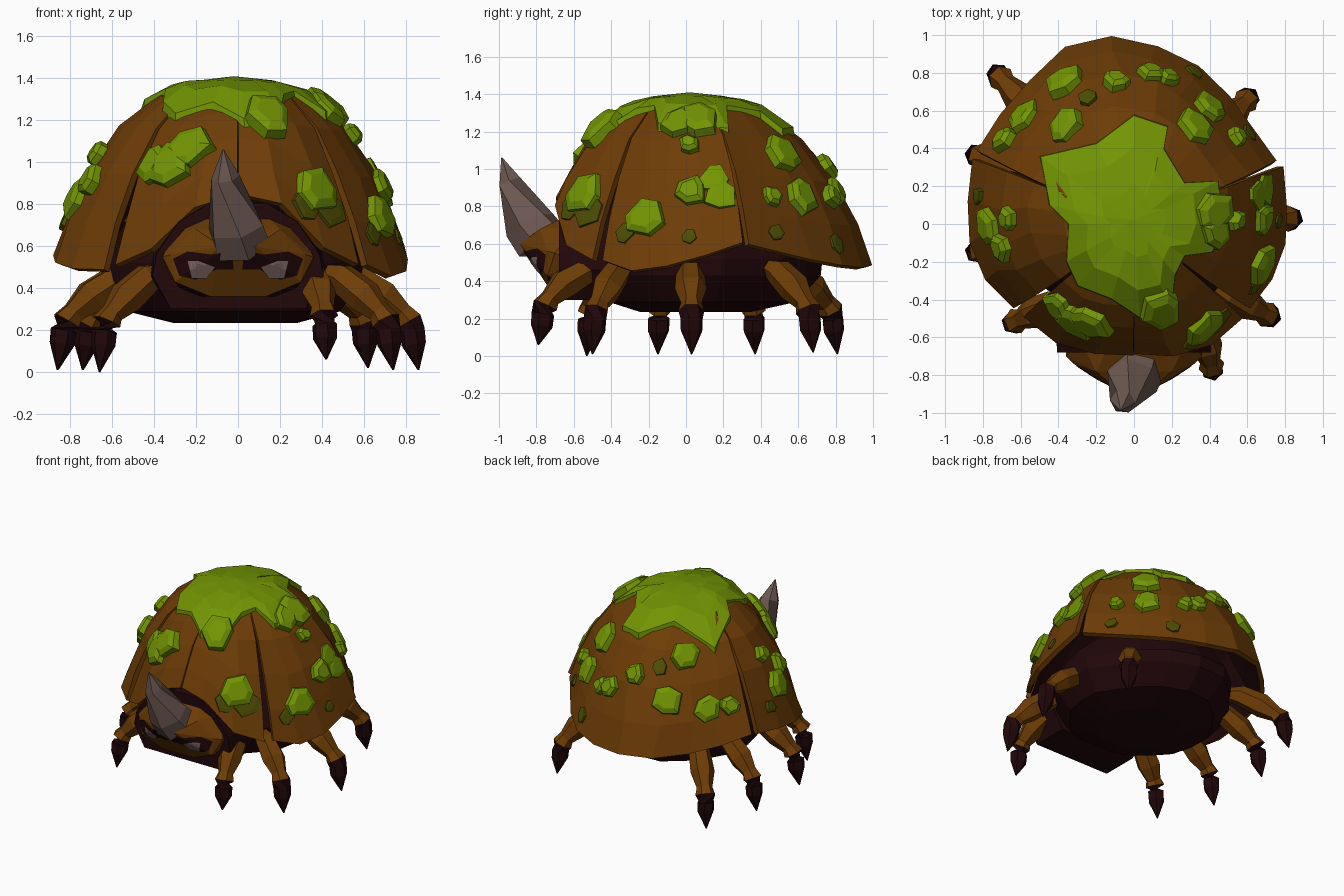
import bpy, bmesh, math, random
from mathutils import Vector
from mathutils.bvhtree import BVHTree

if "Cube" in bpy.data.objects:
    bpy.data.objects.remove(bpy.data.objects["Cube"])

random.seed(4)


def material(name, r, g, b):
    m = bpy.data.materials.new(name)
    m.diffuse_color = (r, g, b, 1)
    m.use_nodes = True
    m.node_tree.nodes["Principled BSDF"].inputs["Base Color"].default_value = m.diffuse_color
    return m


BROWN = material("shell brown", 0.155, 0.046, 0.002)
DARK = material("dark underside", 0.015, 0.002, 0.003)
GREEN = material("moss green", 0.17, 0.30, 0.001)
STAIN = material("moss stain", 0.075, 0.075, 0.001)
HORN = material("horn grey", 0.15, 0.095, 0.08)
EYE = material("eye grey", 0.22, 0.14, 0.13)


def finish(bm, name, *mats, recalc=True):
    if recalc:
        bmesh.ops.recalc_face_normals(bm, faces=bm.faces)
    me = bpy.data.meshes.new(name)
    bm.to_mesh(me)
    bm.free()
    for m in mats:
        me.materials.append(m)
    ob = bpy.data.objects.new(name, me)
    bpy.context.collection.objects.link(ob)
    return ob


def hull(name, pts, *mats, rule=None):
    bm = bmesh.new()
    for p in pts:
        bm.verts.new(p)
    bmesh.ops.convex_hull(bm, input=bm.verts)
    bmesh.ops.delete(bm, geom=[v for v in bm.verts if not v.link_faces], context='VERTS')
    bmesh.ops.recalc_face_normals(bm, faces=bm.faces)
    if rule:
        for f in bm.faces:
            f.material_index = rule(f)
    return finish(bm, name, *mats)


def loft(bm, rings):
    """Quads between successive closed rings of vertices."""
    n = len(rings[0])
    for a, b in zip(rings, rings[1:]):
        for k in range(n):
            j = (k + 1) % n
            bm.faces.new((a[k], b[k], b[j], a[j]))


# Shell shape: rim radius and rim height by azimuth, domed up to TOP
TOP = 1.38
RIM = [(-90, .69, .85), (-72, .73, .8), (-58, .76, .6), (-47, .77, .5), (-38, .75, .52),
       (-20, .8, .45), (0, .81, .5), (20, .85, .61), (30, .8, .58), (58, .87, .5),
       (78, .95, .47), (101, 1.02, .49), (117, 1.01, .5), (131, .92, .52), (156, .91, .6),
       (162, .93, .58), (180, .88, .54), (195, .86, .5), (213, .8, .48), (222, .75, .52),
       (236, .76, .58), (252, .72, .78), (270, .69, .85)]


def rim(az):
    az = (az + 90) % 360 - 90
    for (a, r, z), (b, r2, z2) in zip(RIM, RIM[1:]):
        if a <= az <= b:
            t = (az - a) / (b - a)
            return r + (r2 - r) * t, z + (z2 - z) * t


def dome(az, s, scale=1.0):
    r, z = rim(az)
    a = math.radians(az)
    return Vector((math.cos(a) * r * s * scale, math.sin(a) * r * s * scale, TOP - (TOP - z) * s ** 3))


def height(x, y):
    r, z = rim(math.degrees(math.atan2(y, x)))
    return TOP - (TOP - z) * min(1, math.hypot(x, y) / r) ** 3


# Shell plates, each with dark inside and gaps that widen to the rim
def plate(name, a0, a1, gap0, gap1):
    bm = bmesh.new()
    n = max(3, round((a1 - a0) / 15))
    cols = []
    for i in range(n + 1):
        col = []
        for s in (.12, .42, .63, .79, .91, 1):
            g = s * s
            az = a0 + gap0 * g + (a1 - a0 - (gap0 + gap1) * g) * i / n
            if 0 < i < n and s < 1:
                az += random.uniform(-3, 3)
            col.append(bm.verts.new(dome(az, s, random.uniform(.985, 1.01))))
        cols.append(col)
    rows = list(zip(*cols))
    for a, b in zip(rows, rows[1:]):
        for k in range(n):
            bm.faces.new((a[k], b[k], b[k + 1], a[k + 1]))
    ob = finish(bm, name, BROWN, DARK, recalc=False)
    m = ob.modifiers.new("thickness", 'SOLIDIFY')
    m.thickness, m.offset, m.material_offset = .035, -1, 1


plate("front_right_plate", -90, -39, .3, 2)
plate("right_plate", -39, 22, 3, 1)
plate("back_plate", 22, 157, 2, 2)
plate("left_plate", 157, 218, 1, 3)
plate("front_left_plate", 218, 270, 2, .3)

# Dark body under the shell with a flattened belly
bm = bmesh.new()
rings = []
for sc, z in ((.2, .9), (.45, .84), (.62, .7), (.74, .52), (.73, .43), (.6, .29), (.35, .235)):
    rings.append([bm.verts.new((*dome(a, 1, sc).xy, z)) for a in range(-90, 270, 18)])
loft(bm, rings)
bm.faces.new(rings[0])
bm.faces.new(rings[-1])
finish(bm, "body", DARK)

# Dark collar around the head
hull("collar", [(x * k, y, z) for k in (1, -1) for y, f in ((-.4, 1), (-.68, .97))
                for x, z in ((.14 * f, .83 * f), (.29 * f, .74 * f), (.4 * f, .58 * f), (.42 * f, .46), (.32, .3))],
     DARK)

# Moss cap draped over the top
outline = [(.47, 0), (.45, .23), (.27, .22), (.16, .4), (.18, .52), (0, .58), (-.2, .43), (-.5, .36),
           (-.45, .1), (-.35, 0), (-.36, -.2), (-.3, -.33), (-.12, -.4), (.03, -.5), (.2, -.46),
           (.22, -.27), (.27, -.17), (.42, -.15)]
bm = bmesh.new()
rings = [[bm.verts.new((x * k, y * k, height(x * k, y * k) + up)) for x, y in outline]
         for k, up in ((1, -.03), (.99, .022), (.7, .026), (.35, .018))]
loft(bm, rings)
mid = bm.verts.new((-.02, .02, 1.41))
for k in range(len(outline)):
    bm.faces.new((rings[-1][k], rings[-1][k - 1], mid))
finish(bm, "moss_cap", GREEN)


# Moss clumps and flat stains set on the shell: azimuth, height, radius
def clump(name, az, z, r, tall, mat):
    s = ((TOP - z) / (TOP - rim(az)[1])) ** (1 / 3)
    p = dome(az, s)
    side = dome(az + 3, s) - dome(az - 3, s)
    down = dome(az, min(1.0, s + .03)) - dome(az, s - .03)
    u = side.normalized()
    n = down.cross(side).normalized()
    v = n.cross(u)
    pts = []
    turn = random.uniform(0, 1)
    for k in range(6):
        a = turn + k * math.pi / 3 + random.uniform(-.2, .2)
        d = r * random.uniform(.85, 1.15)
        dirn = u * math.cos(a) + v * math.sin(a)
        pts += [p + dirn * d - n * .03, p + dirn * d * .95 + n * tall * .55,
                p + dirn * d * .6 + n * tall]
    hull(name, pts, mat)


CLUMPS = [(116, .87, .11), (136, .8, .105), (147, .8, .07), (125, 1.13, .1), (84, .87, .08),
          (77, .85, .06), (97, 1.0, .08), (57, .86, .11), (58, 1.08, .11), (2, 1.13, .06), (2, .88, .09),
          (-18, .73, .11), (-56, .87, .12), (181, .82, .11), (190, .91, .08), (178, 1.03, .07),
          (246, 1.06, .12), (238, .98, .12), (228, .99, .11), (-72, 1.22, .12), (8, 1.27, .13),
          (-5, 1.25, .1), (40, .85, .06)]
for i, (az, z, r) in enumerate(CLUMPS):
    clump(f"moss_clump_{i + 1}", az, z, r, .045, GREEN)
clump("moss_flat_low", 15, .86, .09, .012, GREEN)
clump("moss_flat_high", 13, .95, .09, .012, GREEN)
for i, (az, z, r) in enumerate([(-27, .66, .06), (1, .64, .045), (38, .66, .05), (68, .6, .055),
                                (-50, .78, .1), (110, 1.07, .06), (170, .72, .05), (-62, .8, .09)]):
    clump(f"moss_stain_{i + 1}", az, z, r, .009, STAIN)

# Head
half = [(.36, -.55, .5), (.29, -.6, .69), (.12, -.62, .76), (.36, -.7, .55), (.32, -.74, .56),
        (.3, -.74, .43), (.2, -.78, .68), (.2, -.8, .57), (.08, -.89, .6), (.13, -.73, .36),
        (.24, -.6, .36), (.16, -.79, .47)]
head = hull("head", [(x * k, y, z) for x, y, z in half for k in (1, -1)], BROWN, DARK,
            rule=lambda f: int(f.normal.z < -.7))
bm = bmesh.new()
bm.from_mesh(head.data)
tree = BVHTree.FromBMesh(bm)
bm.free()


# Eyes as thin patches projected onto the face
def face_patch(name, pts, mat, lift):
    bm = bmesh.new()
    cx, cz = sum(p[0] for p in pts) / len(pts), sum(p[1] for p in pts) / len(pts)
    rings = []
    for k in (1, .66, .33, .02):
        ring = []
        for i, (x, z) in enumerate(pts):
            nx, nz = pts[(i + 1) % len(pts)]
            for t in (0, .5):
                qx, qz = cx + (x + (nx - x) * t - cx) * k, cz + (z + (nz - z) * t - cz) * k
                hit = tree.ray_cast(Vector((qx, -2, qz)), Vector((0, 1, 0)))[0]
                ring.append(bm.verts.new((qx, (hit.y if hit else -.72) - lift, qz)))
        rings.append(ring)
    loft(bm, rings)
    bm.faces.new(rings[-1])
    finish(bm, name, mat)


for side, sx in (("right", 1), ("left", -1)):
    face_patch(side + "_eye_socket", [(sx * x, z) for x, z in (
        (.02, .49), (.1, .49), (.2, .44), (.28, .46), (.31, .54), (.24, .575), (.12, .56), (.03, .58))],
        DARK, .006)
    face_patch(side + "_eye", [(sx * x, z) for x, z in (
        (.11, .5), (.15, .445), (.22, .45), (.24, .53), (.19, .53))], EYE, .011)


# Tapered faceted tube along a path of (x, y, z, radius); later rings take the second colour
def tube(name, path, sides, mats, split=99):
    bm = bmesh.new()
    pts = [Vector(p[:3]) for p in path]
    rings = []
    for i, p in enumerate(pts):
        d = (pts[min(i + 1, len(pts) - 1)] - pts[max(i - 1, 0)]).normalized()
        u = d.cross(Vector((.3, .1, .2)) if abs(d.z) > .9 else Vector((0, 0, 1))).normalized()
        v = d.cross(u)
        rings.append([bm.verts.new(p + (u * math.cos(a) + v * math.sin(a)) * path[i][3])
                      for a in (k * math.tau / sides for k in range(sides))])
    for i in range(len(rings) - 1):
        first = len(bm.faces)
        loft(bm, rings[i:i + 2])
        bm.faces.ensure_lookup_table()
        for f in bm.faces[first:]:
            f.material_index = int(i >= split)
    bm.faces.new(rings[0])
    bm.faces.new(rings[-1]).material_index = int(split < 99)
    finish(bm, name, *mats)


# Horn leaning slightly forward
tube("horn", [(.01, -.77, .61, .15), (-.01, -.835, .7, .14), (-.06, -.94, .93, .068),
              (-.07, -.985, 1.06, .004)], 6, [HORN])

# Eight legs: root on the body, then foot tip
LEGS = [("right_leg_1", (.34, -.48), (.42, -.79, .06)), ("right_leg_2", (.43, -.33), (.74, -.5, .01)),
        ("right_leg_3", (.48, .02), (.86, .03, .01)), ("right_leg_4", (.4, .45), (.62, .68, .02)),
        ("left_leg_1", (-.37, -.4), (-.66, -.53, .0)), ("left_leg_2", (-.48, -.1), (-.86, -.15, .01)),
        ("left_leg_3", (-.5, .28), (-.86, .37, .01)), ("left_leg_4", (-.45, .5), (-.74, .81, .01))]
for name, root, tip in LEGS:
    def at(t, z, r):
        return (root[0] + (tip[0] - root[0]) * t, root[1] + (tip[1] - root[1]) * t, z, r)
    h = tip[2]
    tube(name, [at(0, .47, .05), at(.2, .45, .075), at(.56, .355 + h / 2, .085), at(.79, .28 + h / 2, .055),
                at(.88, .24 + h / 2, .07), at(.92, .195 + h / 2, .062), at(.94, .13 + h / 2, .06),
                at(1, h, .004)], 6, [BROWN, DARK], 4)
